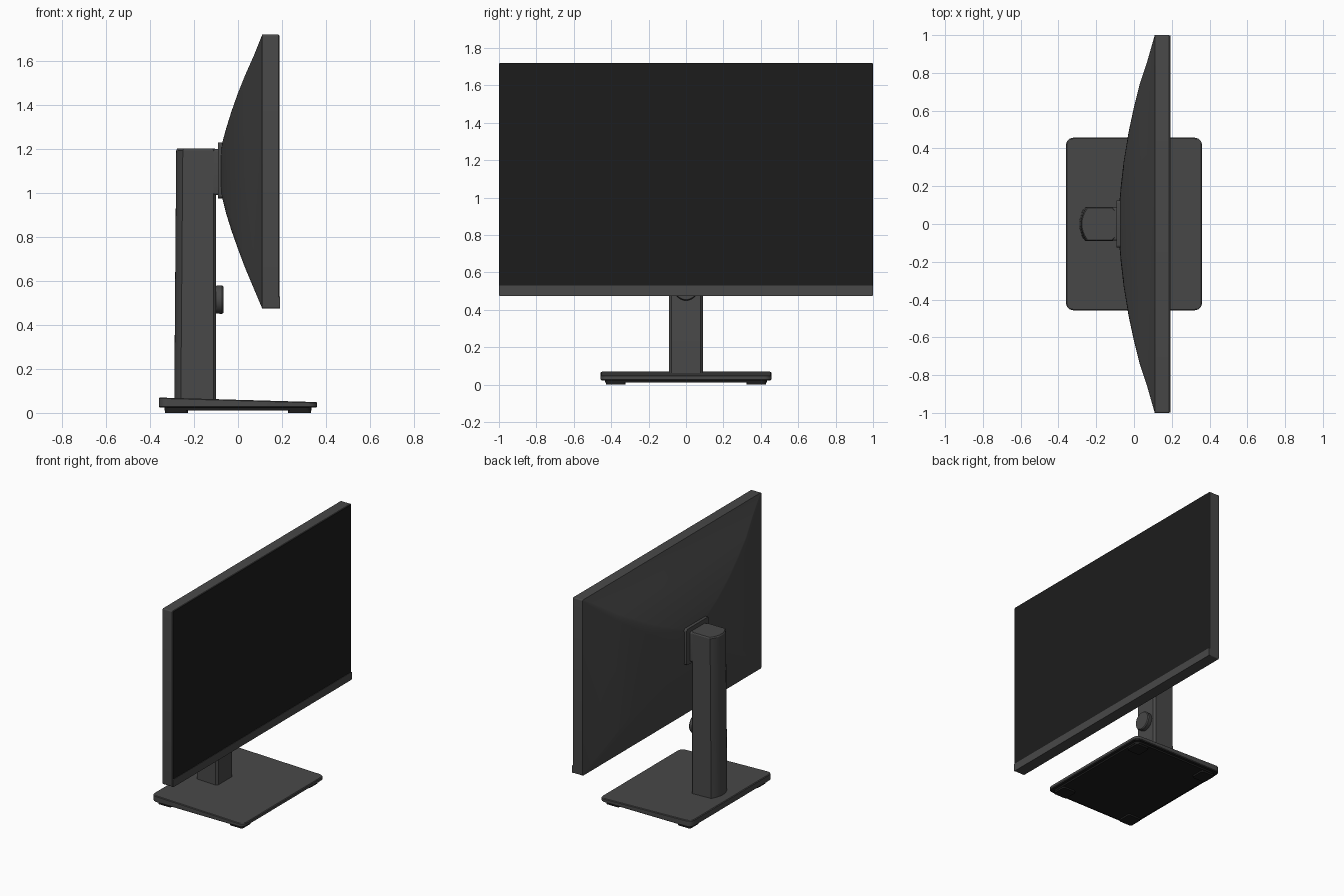
import bpy, bmesh, math
from mathutils import Vector

if "Cube" in bpy.data.objects:
    bpy.data.objects.remove(bpy.data.objects["Cube"])


def material(name, v):
    m = bpy.data.materials.new(name)
    m.diffuse_color = (v, v, v, 1)
    m.use_nodes = True
    m.node_tree.nodes["Principled BSDF"].inputs["Base Color"].default_value = m.diffuse_color
    return m


GREY = material("dark_grey_plastic", 0.065)
BLACK = material("black_glass", 0.012)


def rounded(a0, a1, b0, b1, r, n=6):
    """Counter-clockwise rounded rectangle in 2D."""
    pts = []
    for k, (ca, cb) in enumerate([(a1 - r, b1 - r), (a0 + r, b1 - r),
                                  (a0 + r, b0 + r), (a1 - r, b0 + r)]):
        for i in range(n + 1):
            t = math.pi / 2 * (k + i / n)
            pts.append((ca + r * math.cos(t), cb + r * math.sin(t)))
    return pts


def loft(name, rings, mat, angle=30):
    """Skin a list of equal-length 3D rings and cap both ends."""
    bm = bmesh.new()
    vs = [[bm.verts.new(p) for p in ring] for ring in rings]
    n = len(vs[0])
    for a, b in zip(vs, vs[1:]):
        for i in range(n):
            bm.faces.new((a[i], a[(i + 1) % n], b[(i + 1) % n], b[i]))
    bm.faces.new(vs[0][::-1])
    bm.faces.new(vs[-1])
    bmesh.ops.recalc_face_normals(bm, faces=bm.faces)
    me = bpy.data.meshes.new(name)
    bm.to_mesh(me)
    bm.free()
    ob = bpy.data.objects.new(name, me)
    bpy.context.collection.objects.link(ob)
    me.materials.append(mat)
    bpy.context.view_layer.objects.active = ob
    ob.select_set(True)
    bpy.ops.object.shade_smooth_by_angle(angle=math.radians(angle))
    ob.select_set(False)
    return ob


def ring_x(x, y, z0, z1, r):
    return [(x, a, b) for a, b in rounded(-y, y, z0, z1, r)]


def ring_z(pts, z):
    return [(a, b, z) for a, b in pts]


# Display housing: bulging vaulted back and flat frame
back = [(-.077, .12, 1.0, 1.2, .05), (-.07, .2, .97, 1.235, .06),
        (-.055, .33, .91, 1.29, .06), (-.03, .48, .83, 1.37, .05),
        (0, .62, .745, 1.455, .04), (.03, .74, .665, 1.53, .03),
        (.07, .86, .57, 1.62, .02), (.11, 1, .475, 1.72, .008)]
loft("display_housing", [ring_x(*b) for b in back]
     + [ring_x(.184, 1, .475, 1.72, .008), ring_x(.187, .997, .478, 1.717, .006)], GREY, 20)

# Screen glass and lower bezel strip
loft("screen", [ring_x(x, .996, .53, 1.716, .004) for x in (.18, .189)], BLACK)
loft("lower_bezel", [ring_x(x, .999, .475, .53, .004) for x in (.18, .192)], GREY)

# Mounting plate and neck block
loft("mount_plate", [ring_x(x, .125, .975, 1.23, .015) for x in (-.092, -.07)], GREY)
loft("neck_block", [ring_x(x, .088, .99, 1.2, .012) for x in (-.2, -.09)], GREY)


# Stand column with a curved back, tapering slightly upwards
def column_section(z, xb, xf, y):
    pts = [(xf - .012, -y), (xf, -y + .012), (xf, y - .012), (xf - .012, y)]
    for i in range(13):
        t = 1 - 2 * i / 12
        pts.append((xb + .03 * t * t, y * t))
    return [(a, b, z) for a, b in pts]


loft("stand_column", [column_section(.055, -.29, -.1, .09),
                      column_section(1.194, -.281, -.1, .089),
                      column_section(1.202, -.276, -.104, .084)], GREY)

# Round cable holder knob on the column front
knob = []
for x, r in [(-.12, .055), (-.1, .063), (-.073, .065), (-.066, .06)]:
    knob.append([(x, r * math.cos(i * math.tau / 40), .515 + r * math.sin(i * math.tau / 40))
                 for i in range(40)])
loft("cable_knob", knob, GREY)

# Wedge-shaped base plate, thicker at the rear
full = rounded(-.36, .36, -.457, .457, .04)
inner = rounded(-.355, .355, -.452, .452, .037)


def sloped(pts, drop):
    return [(a, b, .0595 - .026 * a / .72 * 0.8 - drop) for a, b in pts]


loft("base_plate", [ring_z(inner, .024), ring_z(full, .028),
                    sloped(full, .004), sloped(inner, 0)], GREY)

# Dark underside panel and four feet
under = rounded(-.335, .335, -.432, .432, .03)
loft("base_underside", [ring_z(inner, .0235), ring_z(inner, .025)], BLACK)
loft("underside_panel", [ring_z(under, .012), ring_z(under, .025)], BLACK)
for sx in (-1, 1):
    for sy in (-1, 1):
        foot = [(sx * .28 + a, sy * .375 + b)
                for a, b in rounded(-.052, .052, -.052, .052, .015)]
        loft("foot", [ring_z(foot, 0), ring_z(foot, .015)], BLACK)
